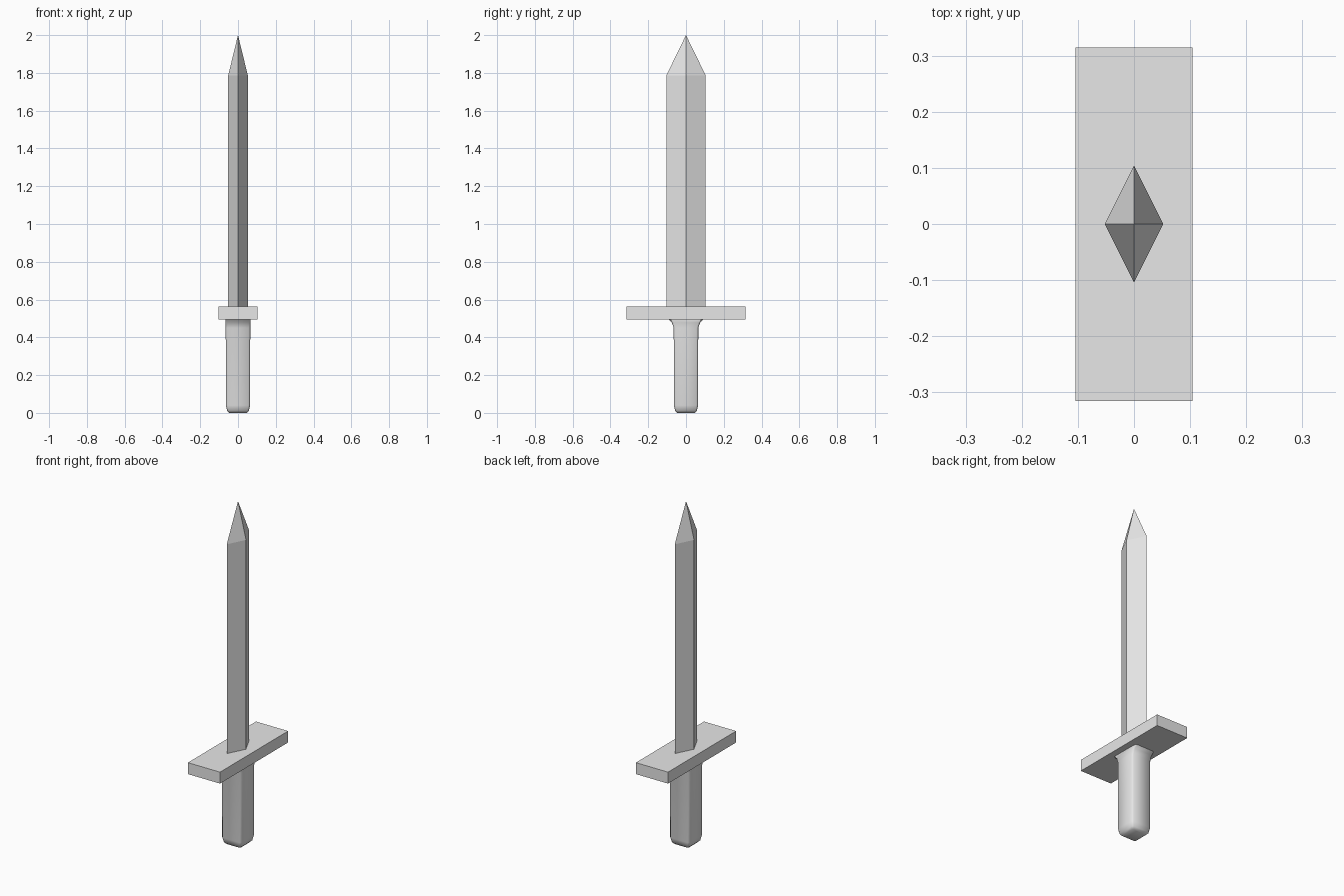
import bpy, bmesh, math

cube = bpy.data.objects.get("Cube")
if cube:
    bpy.data.objects.remove(cube, do_unlink=True)

# One plain grey for the whole sword
grey = bpy.data.materials.new("light_grey")
grey.use_nodes = True
grey.diffuse_color = (0.8, 0.8, 0.8, 1)
grey.node_tree.nodes["Principled BSDF"].inputs["Base Color"].default_value = (0.8, 0.8, 0.8, 1)


def diamond(hx, hy):
    return [(hx, 0), (0, hy), (-hx, 0), (0, -hy)]


def rectangle(hx, hy):
    return [(hx, -hy), (hx, hy), (-hx, hy), (-hx, -hy)]


def soft_square(hx, hy, c=0.009):
    """Rectangle outline with narrow chamfered corners."""
    return [(hx, -hy + c), (hx, hy - c), (hx - c, hy), (-hx + c, hy),
            (-hx, hy - c), (-hx, -hy + c), (-hx + c, -hy), (hx - c, -hy)]


def loft(name, sections, tip=None):
    """Skin a stack of (outline, z) sections, closed by a cap or a pointed tip."""
    bm = bmesh.new()
    rings = [[bm.verts.new((x, y, z)) for x, y in outline] for outline, z in sections]
    n = len(rings[0])
    for low, high in zip(rings, rings[1:]):
        for i in range(n):
            j = (i + 1) % n
            bm.faces.new((low[i], low[j], high[j], high[i]))
    bm.faces.new(rings[0][::-1])
    if tip is None:
        bm.faces.new(rings[-1])
    else:
        point = bm.verts.new((0, 0, tip))
        for i in range(n):
            bm.faces.new((rings[-1][i], rings[-1][(i + 1) % n], point))
    bmesh.ops.recalc_face_normals(bm, faces=bm.faces)
    mesh = bpy.data.meshes.new(name)
    bm.to_mesh(mesh)
    bm.free()
    mesh.materials.append(grey)
    obj = bpy.data.objects.new(name, mesh)
    bpy.context.collection.objects.link(obj)
    return obj


# Diamond-section blade with a pointed tip
loft("blade", [(diamond(0.052, 0.104), 0.55), (diamond(0.052, 0.104), 1.787)], tip=2.0)

# Flat crossguard
loft("crossguard", [(rectangle(0.104, 0.315), 0.495), (rectangle(0.104, 0.315), 0.562)])

# Square grip: rounded foot, straight shaft, flare towards the guard along y
grip = loft("grip", [
    (soft_square(0.046, 0.046, 0.006), 0.0),
    (soft_square(0.058, 0.058), 0.012),
    (soft_square(0.064, 0.064), 0.04),
    (soft_square(0.065, 0.065), 0.45),
    (soft_square(0.065, 0.075), 0.478),
    (soft_square(0.065, 0.093), 0.497),
])
bpy.ops.object.select_all(action="DESELECT")
grip.select_set(True)
bpy.context.view_layer.objects.active = grip
bpy.ops.object.shade_smooth_by_angle(angle=math.radians(50))
